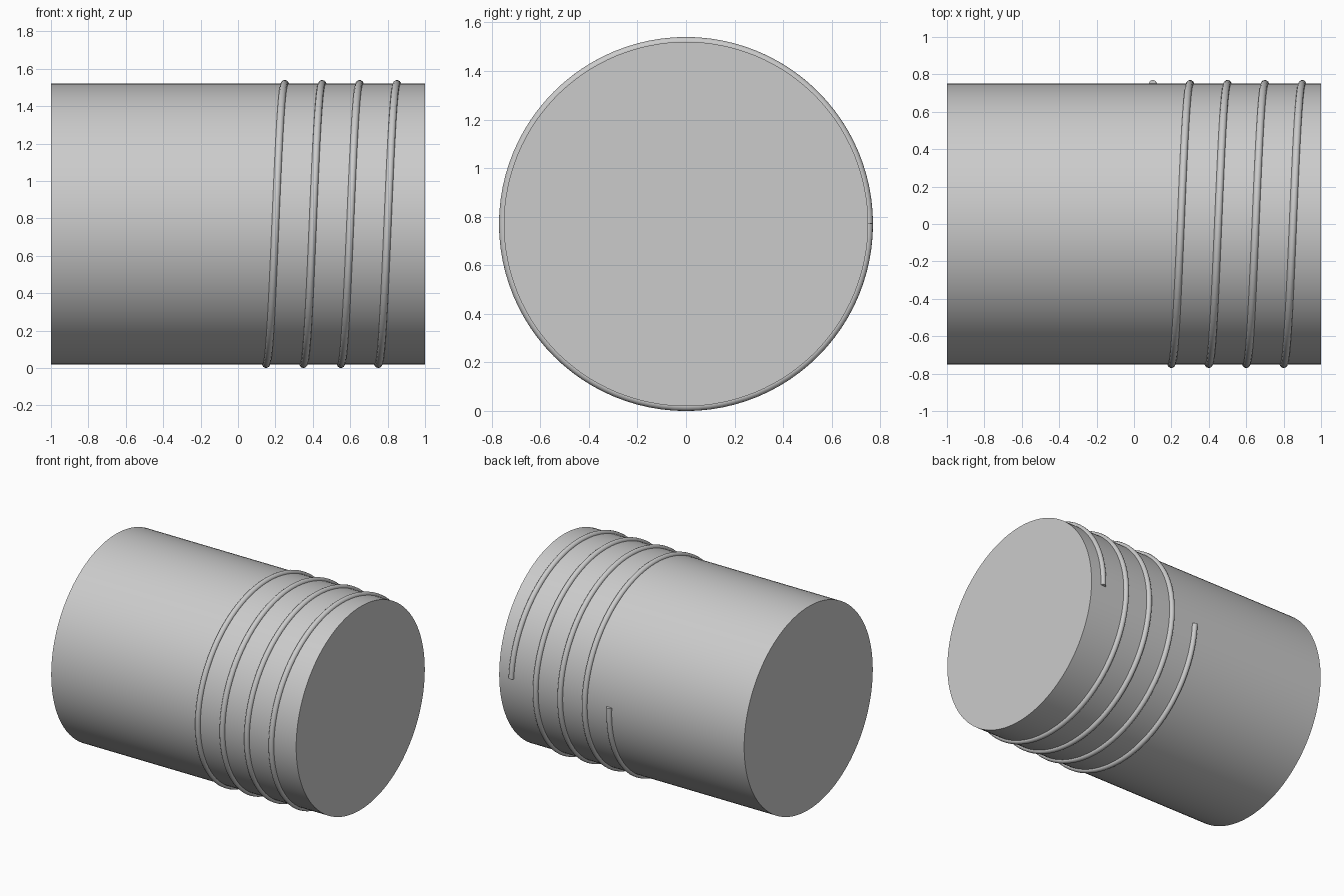
import bpy
from math import cos, sin, tau, radians

cube = bpy.data.objects.get("Cube")
if cube:
    bpy.data.objects.remove(cube, do_unlink=True)

BODY_RADIUS, WIRE_RADIUS, LENGTH = 0.75, 0.02, 2.0
AXIS_Z = BODY_RADIUS + WIRE_RADIUS
TURNS, PITCH, START_X, STEPS = 4, 0.2, 0.1, 96

grey = bpy.data.materials.new("light_grey")
grey.use_nodes = True
colour = (0.6, 0.6, 0.6, 1)
grey.diffuse_color = colour
grey.node_tree.nodes["Principled BSDF"].inputs["Base Color"].default_value = colour


def finish(obj, name):
    obj.name = name
    obj.data.materials.clear()
    obj.data.materials.append(grey)
    bpy.ops.object.select_all(action="DESELECT")
    obj.select_set(True)
    bpy.context.view_layer.objects.active = obj
    bpy.ops.object.shade_smooth_by_angle(angle=radians(40))


# Solid cylinder lying along x
bpy.ops.mesh.primitive_cylinder_add(
    vertices=128, radius=BODY_RADIUS, depth=LENGTH,
    location=(0, 0, AXIS_Z), rotation=(0, radians(90), 0))
finish(bpy.context.object, "cylinder_body")

# Spiral thread: starts at the back, runs under the body, up the front and over
curve = bpy.data.curves.new("spiral_thread", "CURVE")
curve.dimensions = "3D"
curve.bevel_depth = WIRE_RADIUS
curve.bevel_resolution = 4
curve.use_fill_caps = True
spline = curve.splines.new("POLY")
count = TURNS * STEPS
spline.points.add(count)
for i, point in enumerate(spline.points):
    a = tau * i / STEPS
    point.co = (START_X + PITCH * i / STEPS, BODY_RADIUS * cos(a),
                AXIS_Z - BODY_RADIUS * sin(a), 1)
thread = bpy.data.objects.new("spiral_thread", curve)
bpy.context.collection.objects.link(thread)
bpy.ops.object.select_all(action="DESELECT")
thread.select_set(True)
bpy.context.view_layer.objects.active = thread
bpy.ops.object.convert(target="MESH")
finish(bpy.context.object, "spiral_thread")
